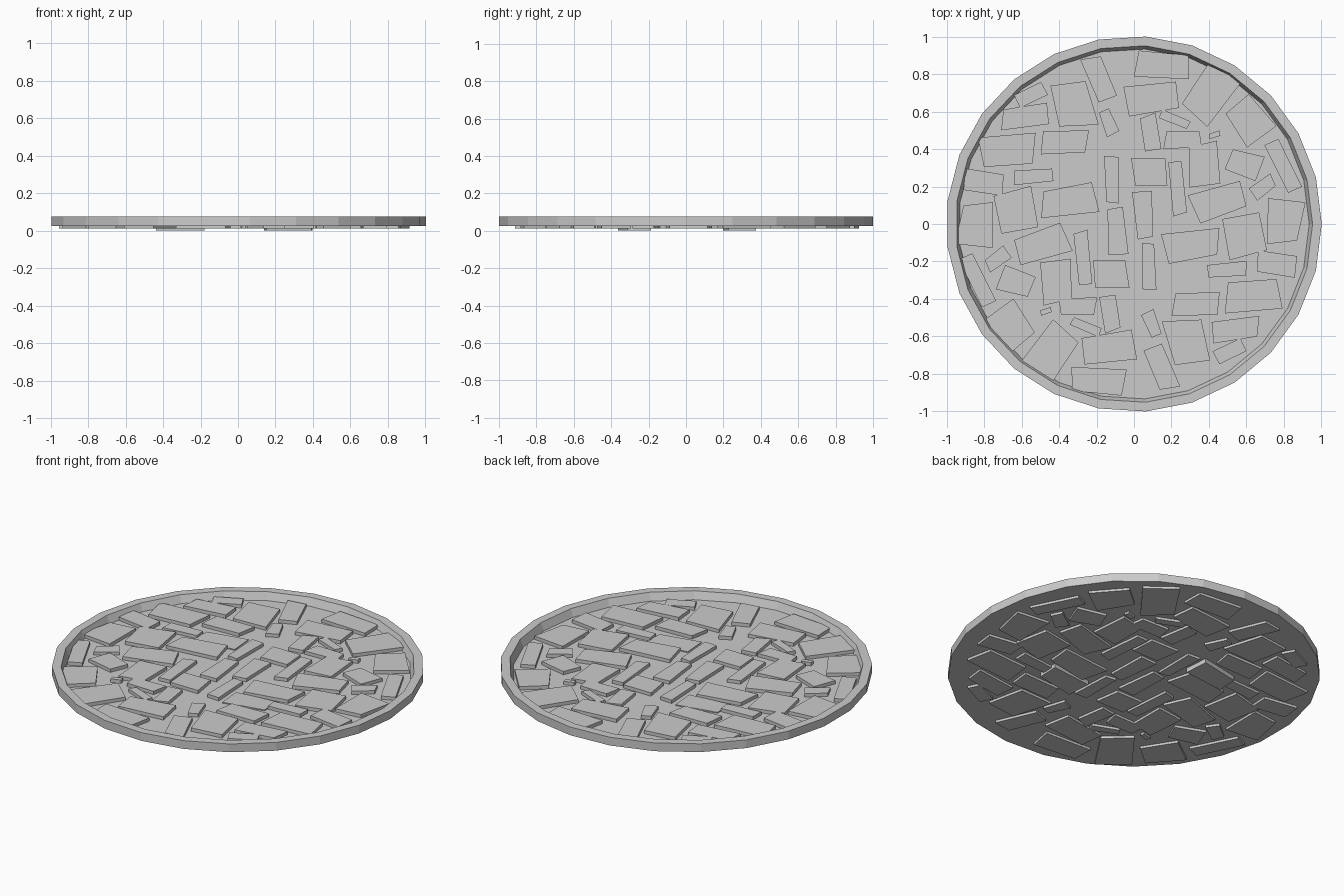
import bpy, math, random
from mathutils import Matrix, Vector

random.seed(4)
SIDES = 25


def make_object(name, verts, faces):
    mesh = bpy.data.meshes.new(name)
    mesh.from_pydata(verts, [], faces)
    mesh.update()
    obj = bpy.data.objects.new(name, mesh)
    bpy.context.collection.objects.link(obj)
    return obj


# Tray: 25-sided rim and floor, turned from one profile (radius, height)
profile = [(1.002, 0.026), (1.002, 0.075), (0.953, 0.075), (0.935, 0.030)]
verts, faces = [], []
for r, z in profile:
    for i in range(SIDES):
        a = math.tau * i / SIDES
        verts.append((r * math.cos(a), r * math.sin(a), z))
for k in range(len(profile) - 1):
    for i in range(SIDES):
        j = (i + 1) % SIDES
        faces.append((k * SIDES + i, k * SIDES + j,
                      (k + 1) * SIDES + j, (k + 1) * SIDES + i))
last = (len(profile) - 1) * SIDES
faces.append(tuple(reversed(range(SIDES))))
faces.append(tuple(range(last, last + SIDES)))
make_object("round_tray", verts, faces)


# Paving stones: irregular slabs that pass through the floor
def stone(name, x, y, w, d, angle, low, high):
    turn = Matrix.Rotation(math.radians(angle), 2)
    jitter = 0.12 * min(w, d)
    corners = []
    for sx, sy in ((-1, -1), (1, -1), (1, 1), (-1, 1)):
        p = Vector((sx * w / 2 + random.uniform(-jitter, jitter),
                    sy * d / 2 + random.uniform(-jitter, jitter)))
        corners.append(turn @ p + Vector((x, y)))
    # each stone repeats half a turn around the pattern centre
    for tag, s, ox, oy in (("a", 1, 0, 0), ("b", -1, -0.04, 0.01)):
        pts = [(s * c.x + ox, s * c.y + oy) for c in corners]
        v = [(px, py, z) for z in (low, high) for px, py in pts]
        f = [(3, 2, 1, 0), (4, 5, 6, 7)]
        f += [(i, (i + 1) % 4, (i + 1) % 4 + 4, i + 4) for i in range(4)]
        make_object(f"{name}_{tag}", v, f)


# x, y, width, depth, angle
stones = [
    (0.155, 0.85, 0.29, 0.12, -3), (-0.185, 0.78, 0.11, 0.23, 20),
    (-0.33, 0.63, 0.21, 0.22, 11), (0.09, 0.68, 0.28, 0.16, 5),
    (0.39, 0.70, 0.20, 0.28, -34), (0.61, 0.56, 0.19, 0.23, 36),
    (-0.58, 0.575, 0.25, 0.12, 8), (-0.55, 0.69, 0.16, 0.07, 25),
    (-0.675, 0.40, 0.29, 0.15, 3), (-0.37, 0.43, 0.24, 0.11, 1),
    (-0.135, 0.54, 0.06, 0.13, 22), (0.09, 0.49, 0.085, 0.18, 9),
    (0.26, 0.455, 0.19, 0.09, 1), (0.22, 0.56, 0.16, 0.045, -22),
    (0.43, 0.475, 0.06, 0.03, 20), (0.38, 0.315, 0.175, 0.21, 7),
    (0.60, 0.32, 0.17, 0.12, -21), (0.79, 0.305, 0.08, 0.28, 26),
    (0.69, 0.195, 0.13, 0.07, 33), (0.08, 0.27, 0.17, 0.14, 2),
    (0.225, 0.195, 0.075, 0.29, 5), (-0.12, 0.235, 0.08, 0.24, 2),
    (-0.54, 0.258, 0.20, 0.065, 6), (-0.81, 0.225, 0.21, 0.11, -6),
    (-0.63, 0.075, 0.22, 0.20, 17), (-0.345, 0.125, 0.29, 0.15, 5),
    (-0.095, -0.035, 0.10, 0.25, 4), (-0.845, -0.005, 0.17, 0.23, -5),
    (0.455, 0.115, 0.28, 0.14, 16),
]
for n, s in enumerate(stones):
    stone(f"paving_stone_{n + 1}", *s, 0.012, 0.050)

# One sunken pair hanging lowest
stone("sunken_stone", -0.31, 0.285, 0.25, 0.13, 5, 0.0, 0.036)
